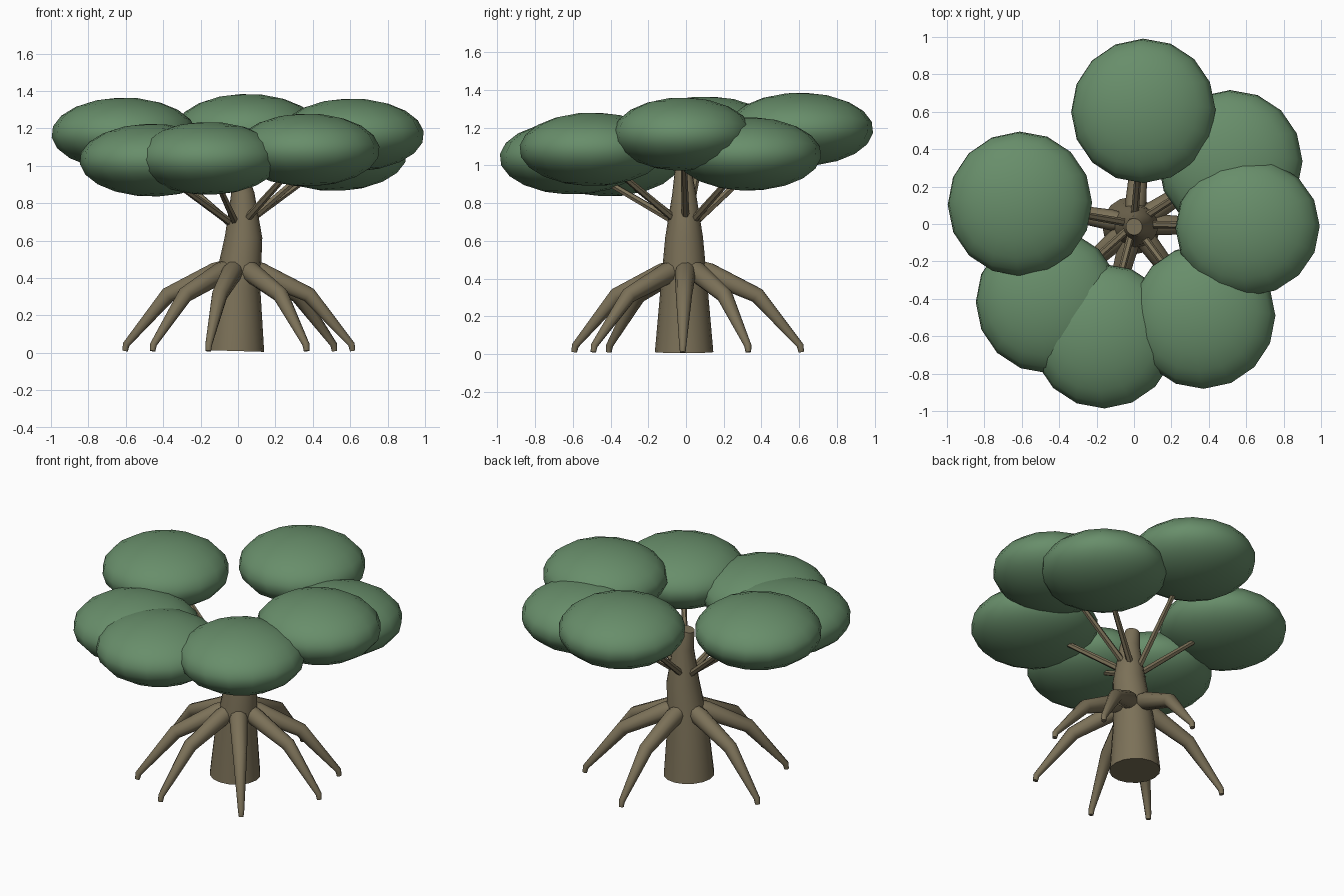
import bpy
from math import radians
from mathutils import Vector

cube = bpy.data.objects.get("Cube")
if cube:
    bpy.data.objects.remove(cube, do_unlink=True)


def material(name, color):
    mat = bpy.data.materials.new(name)
    mat.use_nodes = True
    mat.diffuse_color = color
    mat.node_tree.nodes["Principled BSDF"].inputs["Base Color"].default_value = color
    return mat


bark = material("bark_brown", (0.2, 0.165, 0.098, 1))
leaf = material("leaf_green", (0.138, 0.27, 0.145, 1))


def finish(obj, name, mat, angle):
    obj.name = name
    obj.data.materials.clear()
    obj.data.materials.append(mat)
    bpy.ops.object.shade_smooth_by_angle(angle=radians(angle))


def tube(name, points, sides, angle=45):
    """Tapered limb through (position, radius) points, as a capped mesh."""
    curve = bpy.data.curves.new(name, "CURVE")
    curve.dimensions = "3D"
    curve.bevel_depth = 1
    curve.bevel_resolution = sides // 2 - 2
    curve.use_fill_caps = True
    spline = curve.splines.new("POLY")
    spline.points.add(len(points) - 1)
    for p, (pos, radius) in zip(spline.points, points):
        p.co = (*pos, 1)
        p.radius = radius
    obj = bpy.data.objects.new(name, curve)
    bpy.context.collection.objects.link(obj)
    bpy.ops.object.select_all(action="DESELECT")
    obj.select_set(True)
    bpy.context.view_layer.objects.active = obj
    bpy.ops.object.convert(target="MESH")
    finish(bpy.context.object, name, bark, angle)


# Trunk, gently bent and tapering to a blunt top
tube("trunk", [
    ((-0.015, -0.01, 0.01), 0.155),
    ((-0.005, -0.01, 0.35), 0.125),
    ((0.03, -0.01, 0.62), 0.1),
    ((0.025, -0.01, 0.85), 0.063),
    ((0.0, -0.015, 0.97), 0.045),
], 16)

# Crown centres; a root and a branch run out below each one
crowns = {
    "back": (0.05, 0.605, 1.19),
    "right": (-0.61, 0.108, 1.17),
    "left": (0.607, -0.017, 1.165),
    "back_left": (0.515, 0.33, 1.06),
    "back_right": (-0.46, -0.412, 1.03),
    "front": (-0.16, -0.6, 1.04),
    "front_left": (0.37, -0.495, 1.085),
}
root_profile = [(0.04, 0.46, 0.045), (0.12, 0.43, 0.056), (0.38, 0.31, 0.043),
                (0.607, 0.045, 0.019), (0.613, 0.01, 0.015)]

for i, (side, center) in enumerate(crowns.items()):
    # Leaf crown: flattened ball, turned a little before flattening
    bpy.ops.mesh.primitive_uv_sphere_add(segments=16, ring_count=10, radius=1, location=center)
    ball = bpy.context.object
    tilt = Vector((0.1, 0, 1)).rotation_difference(Vector((0, 0.1, 1))).to_matrix().to_4x4()
    ball.data.transform(tilt)
    ball.scale = (0.388, 0.37 if side == "left" else 0.388, 0.195)
    finish(ball, side + "_crown", leaf, 60)

    out = Vector(center[:2]).normalized()

    def at(r, z):
        return (out.x * r, out.y * r, z)

    # Arched root
    tube(side + "_root", [(at(r, z), w) for r, z, w in root_profile], 10, 60)

    # Thin branch holding the crown
    tube(side + "_branch", [(at(0.04, 0.69), 0.021), (at(0.45, center[2] - 0.12), 0.016)], 6)
